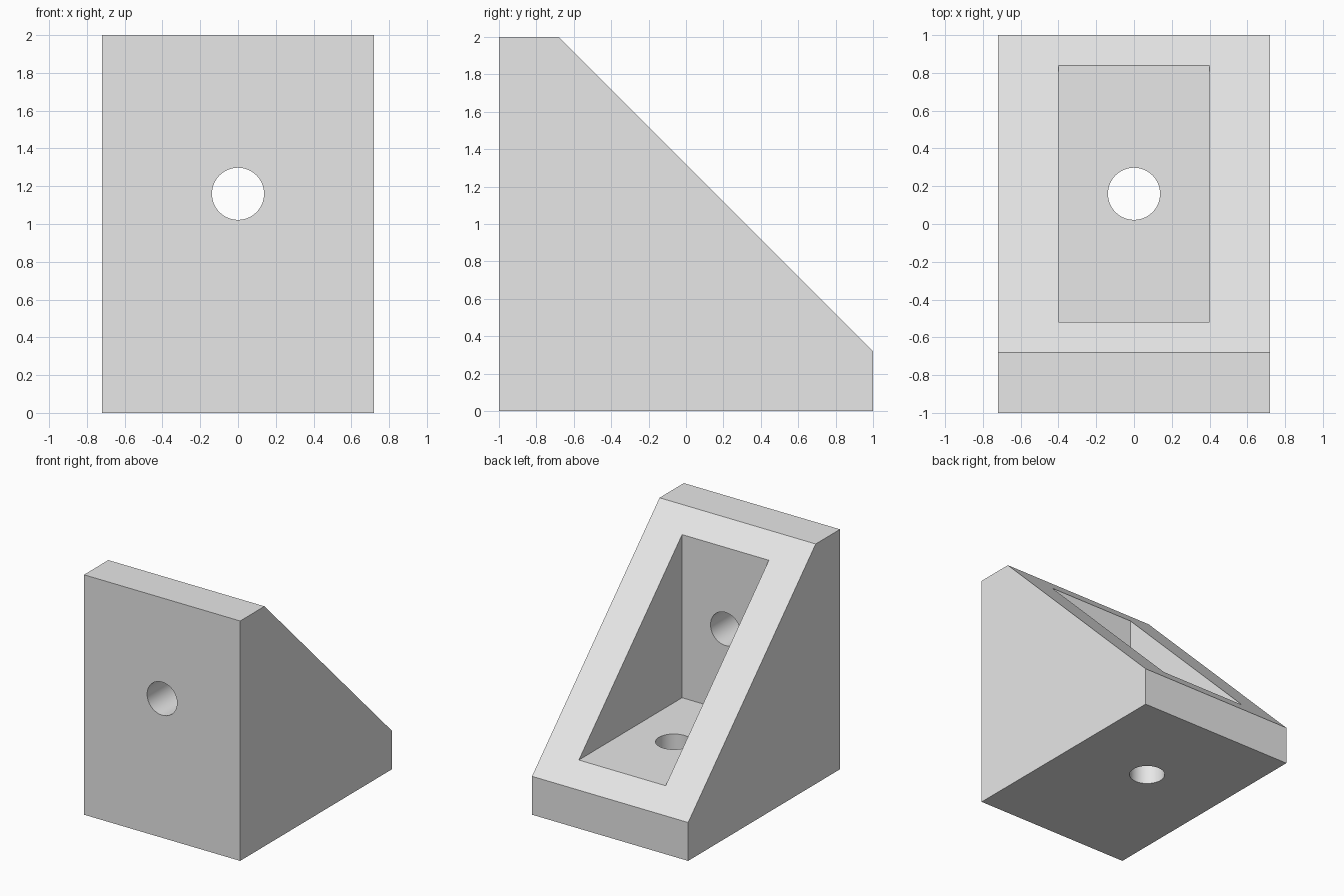
import bpy, bmesh, math

default = bpy.data.objects.get("Cube")
if default:
    bpy.data.objects.remove(default)

grey = bpy.data.materials.new("plain grey")
grey.use_nodes = True
grey.diffuse_color = (0.8, 0.8, 0.8, 1)
grey.node_tree.nodes["Principled BSDF"].inputs["Base Color"].default_value = (0.8, 0.8, 0.8, 1)

WIDTH, POCKET_WIDTH = 1.44, 0.8
WALL = 0.48
HOLE_RADIUS, HOLE_Y, HOLE_Z = 0.138, 0.16, 1.16


def prism(name, profile, width):
    """Extrude a side (y, z) profile evenly across x."""
    bm = bmesh.new()
    face = bm.faces.new([bm.verts.new((-width / 2, y, z)) for y, z in profile])
    extruded = bmesh.ops.extrude_face_region(bm, geom=[face])
    verts = [v for v in extruded["geom"] if isinstance(v, bmesh.types.BMVert)]
    bmesh.ops.translate(bm, verts=verts, vec=(width, 0, 0))
    bmesh.ops.recalc_face_normals(bm, faces=bm.faces)
    mesh = bpy.data.meshes.new(name)
    bm.to_mesh(mesh)
    bm.free()
    mesh.materials.append(grey)
    obj = bpy.data.objects.new(name, mesh)
    bpy.context.collection.objects.link(obj)
    return obj


def drill(name, location, tilt):
    """Round cutter through one wall."""
    bpy.ops.mesh.primitive_cylinder_add(vertices=64, radius=HOLE_RADIUS, depth=WALL + 0.2,
                                        location=location, rotation=(tilt, 0, 0))
    obj = bpy.context.object
    obj.name = name
    obj.data.materials.append(grey)
    return obj


# Solid bracket body with a sloping back
bracket = prism("corner_bracket", [(-1, 0), (1, 0), (1, 0.32), (-0.68, 2), (-1, 2)], WIDTH)

# Pocket open to the slope, and a screw hole through each wall
inner = WALL - 1
cutters = [
    prism("pocket_cutter", [(inner, WALL), (1.3, WALL), (inner, 2.3)], POCKET_WIDTH),
    drill("front_hole_cutter", (0, -1 + WALL / 2, HOLE_Z), math.pi / 2),
    drill("base_hole_cutter", (0, HOLE_Y, WALL / 2), 0),
]

bpy.ops.object.select_all(action="DESELECT")
bracket.select_set(True)
bpy.context.view_layer.objects.active = bracket
for cutter in cutters:
    cutter.hide_render = True
    mod = bracket.modifiers.new(cutter.name, "BOOLEAN")
    mod.operation = "DIFFERENCE"
    mod.solver = "EXACT"
    mod.object = cutter
    bpy.ops.object.modifier_apply(modifier=mod.name)
    bpy.data.objects.remove(cutter)

# Smooth hole walls, crisp edges elsewhere
bpy.ops.object.shade_smooth_by_angle(angle=math.radians(30))
